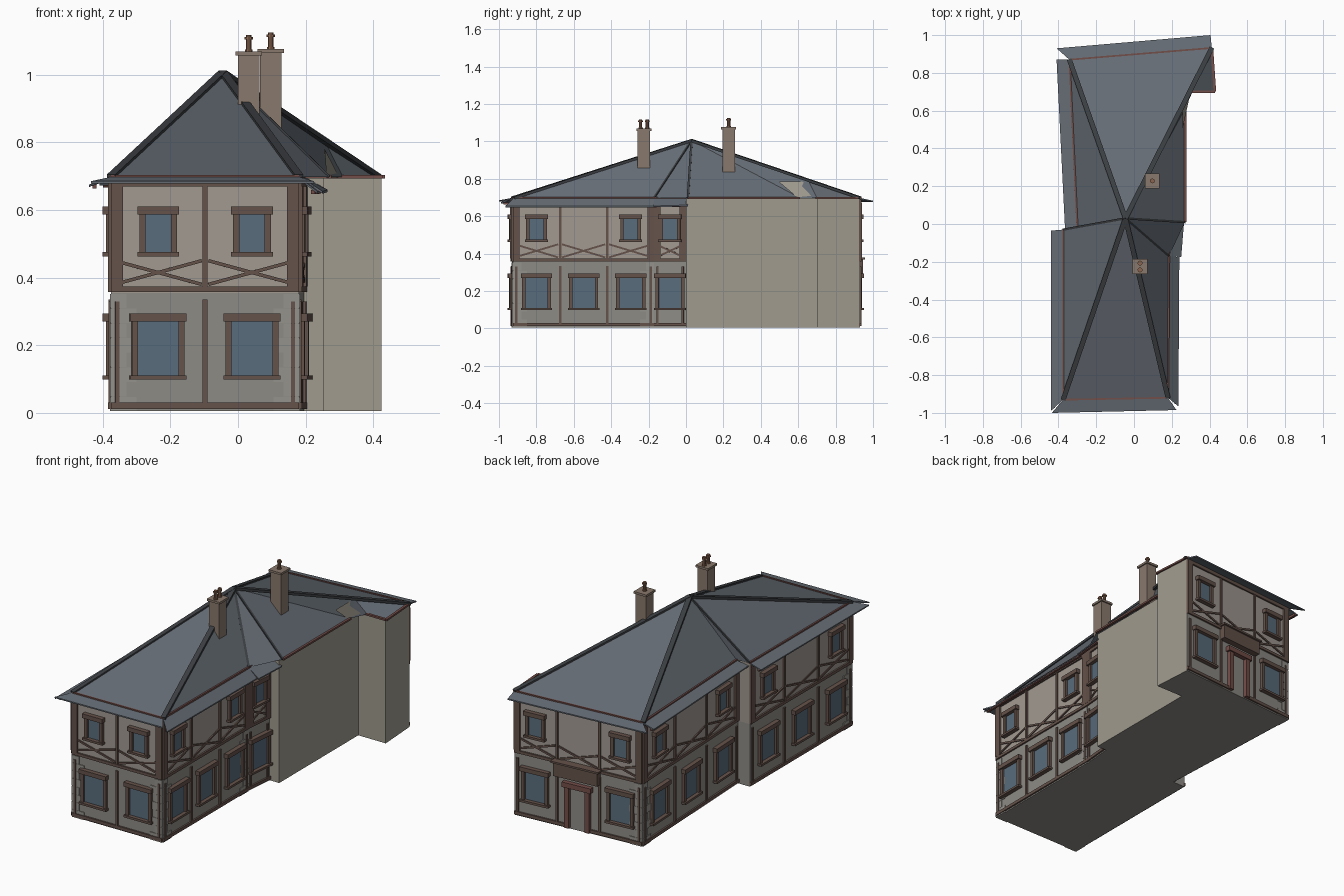
import bpy, bmesh, math
from mathutils import Vector, Matrix

if "Cube" in bpy.data.objects:
    bpy.data.objects.remove(bpy.data.objects["Cube"])

COL = {"stone": (.27, .26, .235), "plaster": (.36, .32, .285), "plain": (.35, .325, .27),
       "timber": (.13, .085, .07), "glass": (.10, .15, .20), "slate": (.13, .15, .175),
       "dark": (.045, .05, .055), "red": (.17, .075, .065), "brick": (.25, .19, .15),
       "pot": (.25, .13, .08), "quoin": (.30, .29, .265)}
MATS = {}
for k, c in COL.items():
    MATS[k] = bpy.data.materials.new(k)
    MATS[k].diffuse_color = (*c, 1)

PARTS = {}


def part(name, mat):
    return PARTS.setdefault(name, (bmesh.new(), mat))[0]


def finish(bm, name, mats):
    me = bpy.data.meshes.new(name)
    bm.to_mesh(me)
    bm.free()
    for m in mats:
        me.materials.append(MATS[m])
    ob = bpy.data.objects.new(name, me)
    bpy.context.collection.objects.link(ob)
    return ob


def box(bm, c, axes, size):
    m = Matrix([a * s for a, s in zip(axes, size)]).transposed().to_4x4()
    m.translation = Vector(c)
    bmesh.ops.create_cube(bm, size=1, matrix=m)


def bar(name, mat, p, q, w, h, up=(0, 0, 1)):
    p, q = Vector(p), Vector(q)
    d = (q - p).normalized()
    s = Vector(up).cross(d).normalized()
    box(part(name, mat), (p + q) / 2, (d, s, d.cross(s)), ((q - p).length, w, h))


def slab(name, mat, pts, t):
    bm = part(name, mat)
    lo = [bm.verts.new(Vector(p) - Vector((0, 0, t))) for p in pts]
    hi = [bm.verts.new(p) for p in pts]
    n = len(pts)
    fs = [bm.faces.new(hi), bm.faces.new(lo[::-1])]
    fs += [bm.faces.new((lo[i], lo[(i + 1) % n], hi[(i + 1) % n], hi[i])) for i in range(n)]
    bmesh.ops.recalc_face_normals(bm, faces=fs)


# Building footprint, counter-clockwise from the front left corner
P = [(-.375, -.93), (.18, -.925), (.18, -.17), (.195, 0), (.255, 0), (.255, .7),
     (.425, .7), (.41, .93), (-.34, .87), (-.30, -.03), (-.375, -.03)]
PLAIN = {3, 4, 5, 6}


def storey(name, z0, z1, mat):
    bm = bmesh.new()
    lo = [bm.verts.new((*p, z0)) for p in P]
    hi = [bm.verts.new((*p, z1)) for p in P]
    bm.faces.new(lo[::-1])
    bm.faces.new(hi)
    for i in range(len(P)):
        j = (i + 1) % len(P)
        f = bm.faces.new((lo[i], lo[j], hi[j], hi[i]))
        f.material_index = 1 if i in PLAIN else 0
    return finish(bm, name, (mat, "plain"))


ground = storey("ground_storey_walls", .005, .355, "stone")
storey("upper_storey_walls", .355, .695, "plaster")


class Wall:
    """Local frame on one wall: u along it, z up, d outward."""
    def __init__(self, i):
        a, b = Vector((*P[i], 0)), Vector((*P[(i + 1) % len(P)], 0))
        self.a, self.L = a, (b - a).length
        self.u = (b - a).normalized()
        self.n = Vector((self.u.y, -self.u.x, 0))

    def at(self, u, z, d=0):
        return self.a + self.u * u + self.n * d + Vector((0, 0, z))

    def box(self, name, mat, u0, u1, z0, z1, d, back=.004):
        box(part(name, mat), self.at((u0 + u1) / 2, (z0 + z1) / 2, (d - back) / 2),
            (self.u, self.n, Vector((0, 0, 1))), (u1 - u0, d + back, z1 - z0))

    def window(self, u, z0, z1, w):
        h, f = w / 2, .024
        self.box("window_glass", "glass", u - h, u + h, z0, z1, .004)
        for s in (-1, 1):
            a, b = sorted((u + s * h, u + s * (h + f - .006)))
            self.box("window_jambs", "timber", a, b, z0, z1, .016)
        self.box("window_lintels", "timber", u - h - f, u + h + f, z1 - .002, z1 + .022, .025)
        self.box("window_sills", "timber", u - h - f, u + h + f, z0 - .012, z0, .025)

    def timbering(self, bays, low, high, door=None):
        L, B = self.L, self.L / bays
        t = "timber_frame"
        self.box(t, "timber", 0, L, .357, .373, .009)
        self.box(t, "timber", 0, L, .67, .69, .009)
        for a, b in ([(0, L)] if door is None else [(0, door - .05), (door + .05, L)]):
            self.box(t, "timber", a, b, .012, .03, .009)
        for k in range(bays + 1):
            u = k * B
            if 0 < k < bays:
                self.box(t, "timber", u - .007, u + .007, .03, .335, .008)
                self.box(t, "timber", u - .007, u + .007, .373, .67, .008)
            else:
                e = 1 if k == 0 else -1
                a, b = sorted((u, u + e * .035))
                self.box(t, "timber", a, b, .373, .67, .01)
                a, b = sorted((u + e * .012, u + e * .024))
                self.box(t, "timber", a, b, .03, .33, .008)
        for k in range(bays):
            u0, u1 = k * B + .01, (k + 1) * B - .01
            for za, zb in ((.38, .45), (.45, .38)):
                bar("cross_braces", "timber", self.at(u0, za, .002), self.at(u1, zb, .002),
                    .008, .010, self.n.cross(self.u))
            if k in low:
                self.window(u0 + B / 2 - .01, .11, .272, .12)
            if k in high:
                self.window(u0 + B / 2 - .01, .475, .588, .075)

    def quoins(self, end):
        for k in range(8):
            w = .075 if k % 2 == 0 else .045
            a, b = (0, w) if end == 0 else (self.L - w, self.L)
            self.box("corner_quoins", "quoin", a, b, .005 + k * .0435, .0475 + k * .0435, .004)


front, right, ret, back, left_b, left_f = [Wall(i) for i in (0, 1, 2, 7, 8, 10)]
front.timbering(2, (0, 1), (0, 1))
right.timbering(3, (0, 1, 2), (0, 2))
ret.timbering(1, (0,), (0,))
back.timbering(3, (0, 2), (0, 2), back.L / 2)
left_b.timbering(3, (0, 1, 2), (0, 2))
left_f.timbering(3, (0, 1, 2), (0, 2))
for w, e in ((front, 0), (front, 1), (right, 0), (right, 1), (left_f, 1), (back, 1), (left_b, 0)):
    w.quoins(e)

# Back doorway: recess cut in the wall, frame and blank board above
c = back.L / 2
cut_bm = bmesh.new()
box(cut_bm, back.at(c, .13, 0), (back.u, back.n, Vector((0, 0, 1))), (.10, .16, .225))
cutter = finish(cut_bm, "doorway_cutter", ("plain",))
cutter.hide_render = True
cutter.hide_viewport = True
mod = ground.modifiers.new("doorway", "BOOLEAN")
mod.operation, mod.object, mod.solver = "DIFFERENCE", cutter, "EXACT"
for s in (-1, 1):
    back.box("door_frame", "red", c + s * .06 - .013, c + s * .06 + .013, .012, .25, .02)
back.box("door_frame", "red", c - .085, c + .085, .24, .268, .026)
back.box("door_board", "timber", c - .13, c + .13, .295, .37, .035)
back.box("door_board_cap", "timber", c - .14, c + .14, .37, .38, .045)

# Roof planes meeting at one apex
A = Vector((-.045, .03, 1.005))
E = .698
FL, FR, RM = (-.375, -.93, E), (.18, -.92, E), (.185, -.17, E)
RS, RE, H = (.27, .01, E), (.27, .61, E), (.265, .655, .787)
BR, BL, LB, LF = (.412, .932, E), (-.342, .87, E), (-.30, -.02, E), (-.375, -.03, E)
roof = part("roof_planes", "slate")
for f in ((FL, FR, A), (FR, RM, A), (RM, RS, A), (RS, RE, A), (RE, H, A), (BR, BL, A),
          (BL, LB, A), (LB, LF, A), (LF, FL, A), (RE, (.31, .70, E), H),
          ((.31, .70, E), (.428, .70, E), BR, H), (H, BR, A)):
    try:
        roof.faces.new([roof.verts.new(p) for p in f])
    except ValueError:
        pass
slab("roof_side_wall", "plain", [(.256, .50, .785), (.256, .62, .785), (.256, .70, .755), (.30, .70, .70),
                                 (.262, .60, .70)], .004)
# Hip caps
for q in (FL, FR, BR, BL):
    bar("hip_caps", "dark", A, q, .026, .014)
for q in (RM, RS, LF):
    bar("valley_strips", "dark", A, q, .012, .008)


# Projecting eaves with a red board along the wall and a gutter at the outer edge
def eave(a, b, c, d, gutter=True):
    slab("eaves", "slate", [a, b, c, d], .007)
    bar("eave_boards", "red", a, b, .009, .012)
    if gutter:
        lift = Vector((0, 0, -.012))
        bar("gutters", "red", Vector(d).lerp(Vector(a), .25) + lift,
            Vector(c).lerp(Vector(b), .25) + lift, .012, .012)


eave(FL, FR, (.225, -.985, .685), (-.435, -1.0, .685), False)
eave(FR, RM, (.24, -.175, .655), (.235, -.965, .655))
eave(RM, (.195, 0, E), (.265, .01, .66), (.25, -.175, .655))
eave(BR, BL, (-.41, .93, .683), (.405, 1.0, .683), False)
eave(BL, LB, (-.365, -.03, .68), (-.41, .87, .68))
eave(LF, FL, (-.44, -.99, .675), (-.44, -.035, .675))
for p, q in ((RS, RE), ((.262, .70, E), (.428, .70, E)), ((.428, .70, E), BR)):
    bar("plain_wall_coping", "red", p, q, .014, .010)


# Chimneys with caps and pots
def chimney(x, y, z0, z1, pots):
    X = (Vector((1, 0, 0)), Vector((0, 1, 0)), Vector((0, 0, 1)))
    box(part("chimney_stacks", "brick"), (x, y, (z0 + z1) / 2), X, (.064, .066, z1 - z0))
    box(part("chimney_caps", "brick"), (x, y, z1), X, (.078, .08, .012))
    for dy in pots:
        for r, za, zb in ((.009, 0, .055), (.013, .042, .049), (.012, .005, .012)):
            bmesh.ops.create_cone(part("chimney_pots", "pot"), cap_ends=True, segments=10,
                                  radius1=r, radius2=r, depth=zb - za,
                                  matrix=Matrix.Translation((x, y + dy, z1 + (za + zb) / 2)))


chimney(.032, -.225, .855, 1.062, (-.018, .018))
chimney(.097, .228, .825, 1.07, (0,))

for name, (bm, mat) in PARTS.items():
    finish(bm, name, (mat,))

for m in bpy.data.materials:
    if m.users and not m.is_grease_pencil:
        m.use_nodes = True
        m.node_tree.nodes["Principled BSDF"].inputs["Base Color"].default_value = m.diffuse_color
